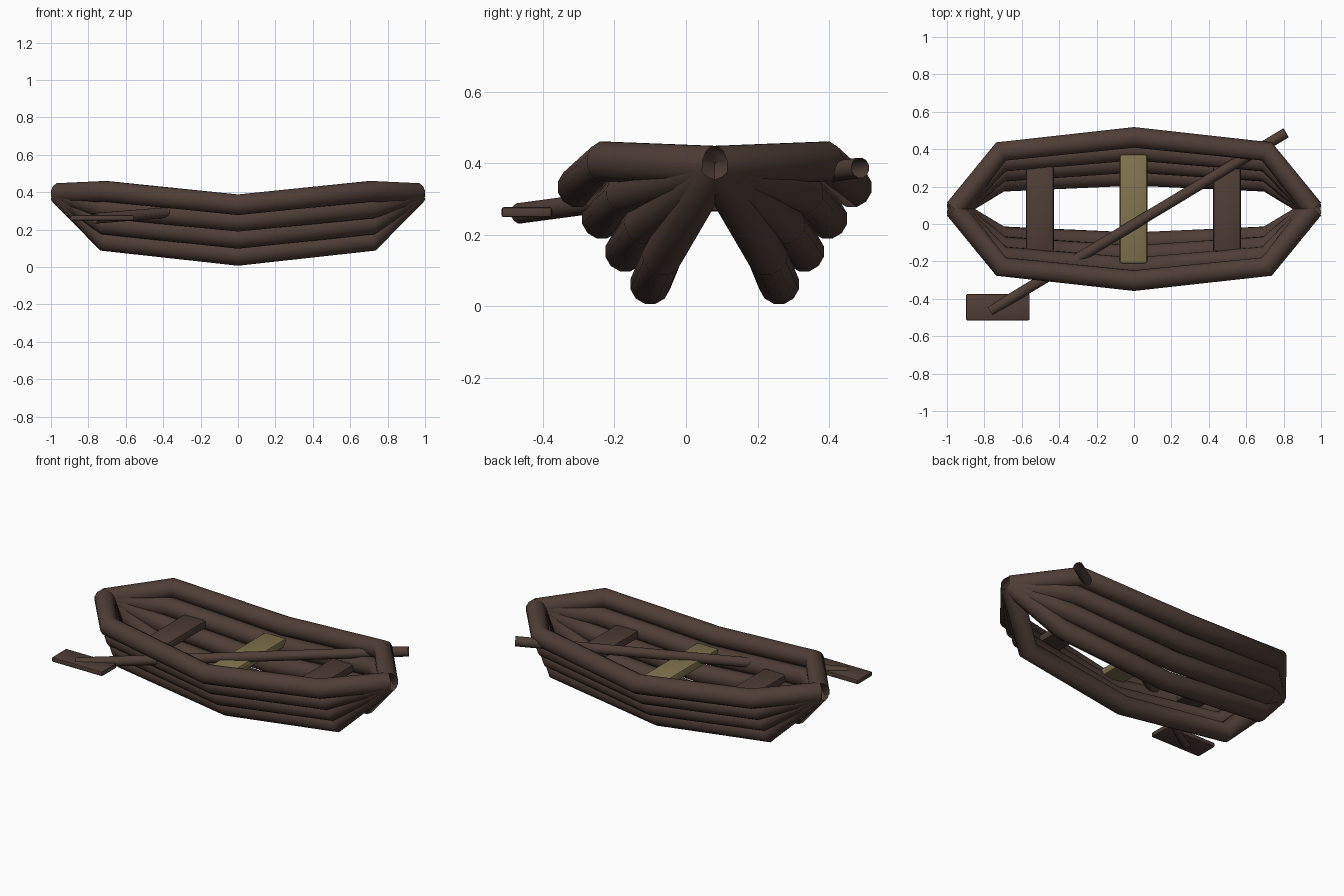
import bpy, bmesh, math
from mathutils import Vector

if "Cube" in bpy.data.objects:
    bpy.data.objects.remove(bpy.data.objects["Cube"])

MID_Y = 0.08      # hull centre line
R = 0.057         # log radius


def material(name, rgb):
    m = bpy.data.materials.new(name)
    m.diffuse_color = (*rgb, 1)
    m.use_nodes = True
    m.node_tree.nodes["Principled BSDF"].inputs["Base Color"].default_value = m.diffuse_color
    return m


brown = material("dark brown wood", (0.078, 0.047, 0.037))
tan = material("pale olive wood", (0.22, 0.175, 0.078))


def finish(name, bm, mat, angle=40):
    me = bpy.data.meshes.new(name)
    bmesh.ops.recalc_face_normals(bm, faces=bm.faces)
    bm.to_mesh(me)
    bm.free()
    me.materials.append(mat)
    ob = bpy.data.objects.new(name, me)
    bpy.context.collection.objects.link(ob)
    bpy.ops.object.select_all(action='DESELECT')
    ob.select_set(True)
    bpy.context.view_layer.objects.active = ob
    bpy.ops.object.shade_smooth_by_angle(angle=math.radians(angle))
    return ob


def tube(name, pts, r, mat, sides=12):
    """Open-ended round tube along a bent path."""
    pts = [Vector(p) for p in pts]
    bm = bmesh.new()
    rings = []
    for i, p in enumerate(pts):
        t = Vector()
        if i > 0:
            t += (p - pts[i - 1]).normalized()
        if i < len(pts) - 1:
            t += (pts[i + 1] - p).normalized()
        t.normalize()
        side = t.cross(Vector((0, 0, 1))).normalized()
        up = side.cross(t)
        rings.append([bm.verts.new(p + r * (math.cos(a) * side + math.sin(a) * up))
                      for a in (2 * math.pi * (k + 0.5) / sides for k in range(sides))])
    for a, b in zip(rings, rings[1:]):
        for k in range(sides):
            n = (k + 1) % sides
            bm.faces.new((a[k], a[n], b[n], b[k]))
    # orient outward consistently
    return finish(name, bm, mat, 60)


def box(name, centre, size, mat, bevel):
    bm = bmesh.new()
    bmesh.ops.create_cube(bm, size=1)
    for v in bm.verts:
        v.co = Vector(centre) + Vector([c * s for c, s in zip(v.co, size)])
    bmesh.ops.bevel(bm, geom=bm.edges[:], offset=bevel, segments=2,
                    profile=0.5, affect='EDGES')
    return finish(name, bm, mat)


# Hull logs, top to bottom: (offset amidships, height amidships, offset at knee, height at knee)
logs = [(0.383, 0.333, 0.308, 0.405),
        (0.315, 0.245, 0.252, 0.315),
        (0.250, 0.153, 0.200, 0.228),
        (0.180, 0.062, 0.148, 0.138)]
for side, label in ((-1, "front"), (1, "back")):
    for i, (d0, z0, d1, z1) in enumerate(logs):
        path = [(x, MID_Y + side * d, z) for x, d, z in (
            (-0.957, 0, 0.393), (-0.71, d1, z1), (0, d0, z0),
            (0.71, d1, z1), (0.957, 0, 0.393))]
        tube(f"hull_log_{label}_{i + 1}", path, R, brown)

# Seats
box("seat_left", (-0.503, MID_Y, 0.29), (0.15, 0.46, 0.05), brown, 0.015)
box("seat_right", (0.497, MID_Y, 0.29), (0.15, 0.46, 0.05), brown, 0.015)
box("seat_middle", (-0.003, MID_Y, 0.29), (0.148, 0.585, 0.05), tan, 0.015)

# Oar
tube("oar_shaft", [(-0.768, -0.465, 0.26), (0.812, 0.487, 0.387)], 0.029, brown)
box("oar_blade", (-0.728, -0.445, 0.263), (0.34, 0.14, 0.028), brown, 0.006)
